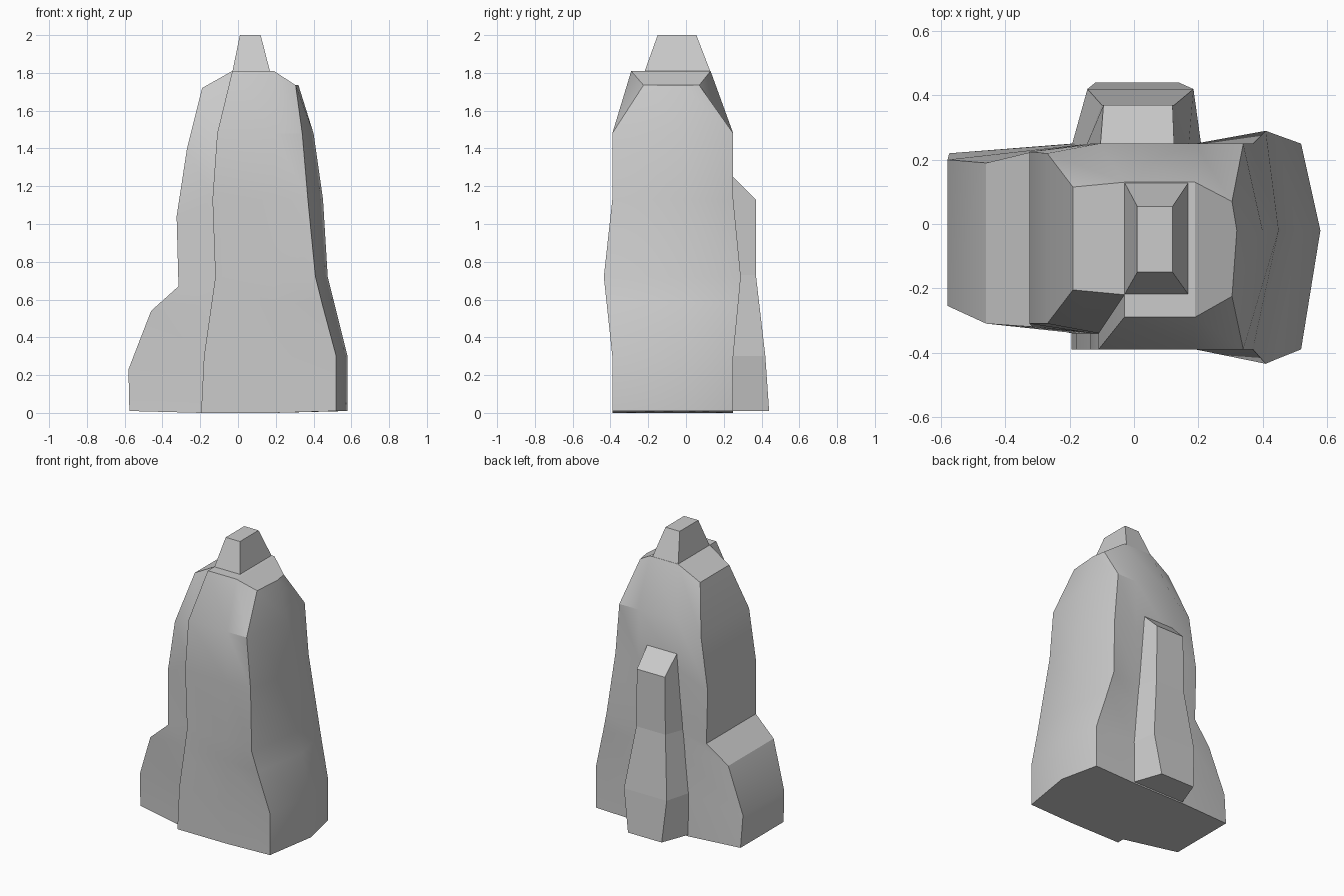
import bpy, math

if "Cube" in bpy.data.objects:
    bpy.data.objects.remove(bpy.data.objects["Cube"])


def make_object(name, verts, faces, smooth=False):
    mesh = bpy.data.meshes.new(name)
    mesh.from_pydata(verts, [], faces)
    mesh.update()
    obj = bpy.data.objects.new(name, mesh)
    bpy.context.collection.objects.link(obj)
    if smooth:
        bpy.ops.object.select_all(action='DESELECT')
        obj.select_set(True)
        bpy.context.view_layer.objects.active = obj
        bpy.ops.object.shade_smooth_by_angle(angle=math.radians(25))
    return obj


def loft(name, rings, top=None, smooth=False):
    """Skin counter-clockwise rings from top to bottom and cap both ends."""
    n = len(rings[0])
    verts = [p for ring in rings for p in ring]
    faces = [(k * n + i, (k + 1) * n + i, (k + 1) * n + (i + 1) % n, k * n + (i + 1) % n)
             for k in range(len(rings) - 1) for i in range(n)]
    faces += top or [tuple(range(n))]
    faces.append(tuple(reversed(range(len(verts) - n, len(verts)))))
    return make_object(name, verts, faces, smooth)


# Main spire with its left shoulder, one row per level from top to bottom:
# z, seam x, recess y, front y, back y | right corner x, z, front y, back y, ridge x
# | left edge x, z, front y, back y
levels = [
    ((1.81, -.03, -.22, -.29, .13), (.305, 1.735, -.225, .07, .32), (-.19, 1.72, -.205, .115)),
    ((1.48, -.11, -.34, -.39, .25), (.34, 1.48, -.39, .25, .40), (-.27, 1.40, -.31, .22)),
    ((1.13, -.135, -.34, -.39, .25), (.37, 1.13, -.39, .25, .45), (-.325, 1.04, -.31, .225)),
    ((.72, -.12, -.34, -.39, .25), (.41, .72, -.435, .29, .475), (-.315, .67, -.32, .225)),
    ((.58, -.14, -.34, -.39, .25), (.445, .58, -.42, .277, .51), (-.46, .54, -.31, .19)),
    ((.30, -.18, -.34, -.39, .25), (.52, .30, -.39, .25, .58), (-.58, .23, -.255, .20)),
    ((0, -.195, -.34, -.39, .25), (.52, .01, -.39, .25, .58), (-.575, .01, -.255, .22)),
]
rings = []
for (z, sx, sy, yf, yb), (rx, rz, rf, rb, mx), (lx, lz, lf, lb) in levels:
    rings.append([
        (sx, yf, z), (.19, yf, z), (rx, rf, rz), (mx, -.02, rz), (rx, rb, rz),
        (.19, yb, z), (sx, yb, z), (lx, lb, lz), (lx, lf, lz), (sx, sy, z)])
loft("rock_spire", rings,
     top=[(0, 1, 5, 6, 9), (1, 2, 3, 4, 5), (9, 6, 7, 8)], smooth=True)


# Tapered peak
def rect(x0, x1, y0, y1, z):
    return [(x0, y0, z), (x1, y0, z), (x1, y1, z), (x0, y1, z)]


loft("peak", [rect(.01, .12, -.15, .055, 2), rect(-.03, .17, -.22, .13, 1.805)])

# Back buttress: outer x range, outer y, outer z, root x range, root z
rows = [
    (-.095, .12, .37, 1.13, -.105, .125, 1.26),
    (-.10, .125, .37, .73, -.15, .17, .73),
    (-.145, .185, .42, .30, -.195, .21, .30),
    (-.12, .14, .44, .01, -.195, .21, .01),
]
loft("back_buttress", [
    [(a, .24, rz), (b, .24, rz), (x1, y, z), (x0, y, z)]
    for x0, x1, y, z, a, b, rz in rows])
